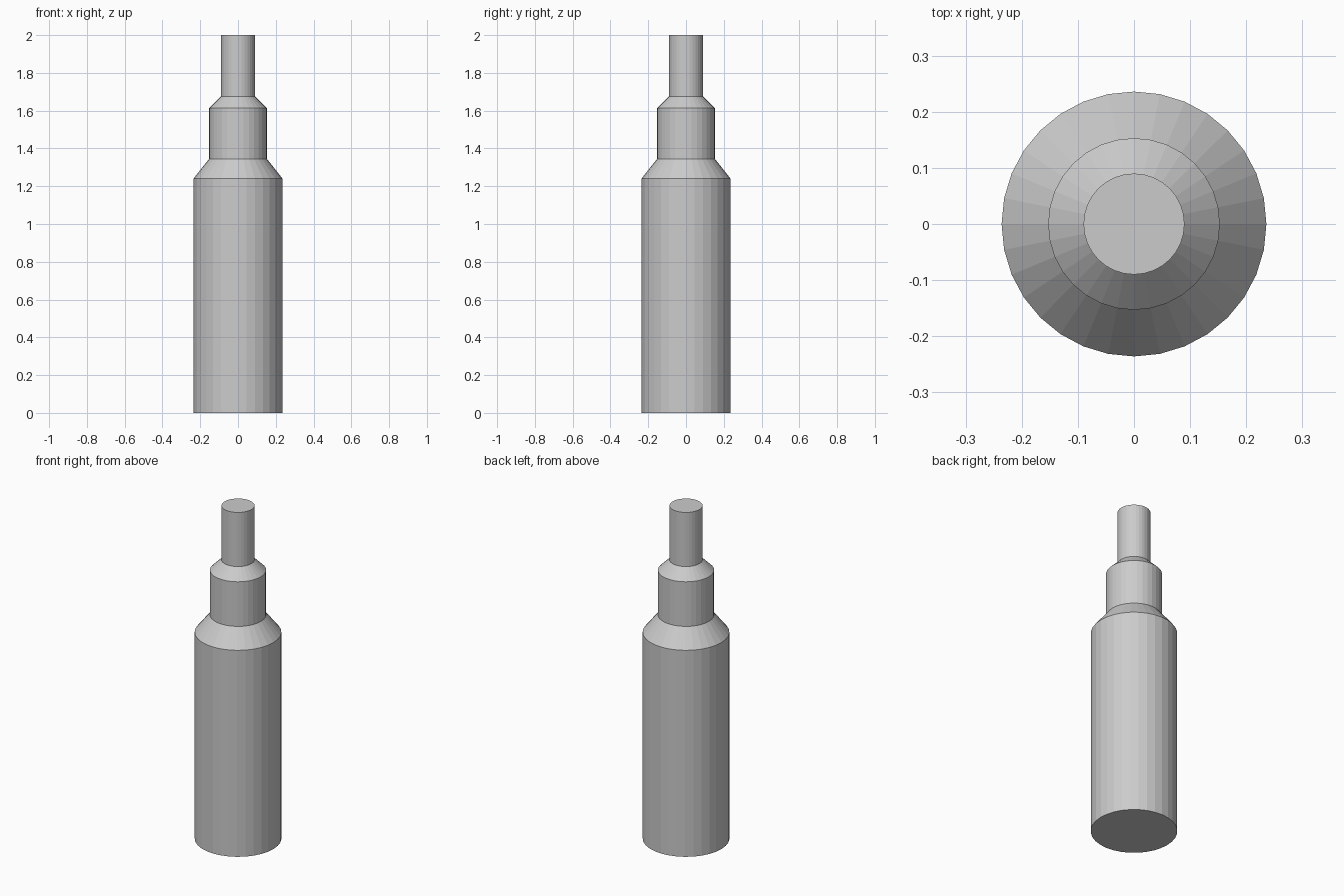
import bpy
import bmesh
from math import cos, sin, tau

if "Cube" in bpy.data.objects:
    bpy.data.objects.remove(bpy.data.objects["Cube"])

SIDES = 32

# Outline as (radius, height): body, shoulder, neck, upper shoulder, tip
PROFILE = [(0.236, 0.0), (0.236, 1.24), (0.153, 1.345),
           (0.153, 1.613), (0.09, 1.675), (0.09, 2.0)]


def lathe(name, profile, sides):
    """Closed solid of revolution around z with flat end caps."""
    bm = bmesh.new()
    rings = [[bm.verts.new((r * cos(tau * i / sides), r * sin(tau * i / sides), z))
              for i in range(sides)] for r, z in profile]
    for low, high in zip(rings, rings[1:]):
        for i in range(sides):
            j = (i + 1) % sides
            bm.faces.new((low[i], low[j], high[j], high[i]))
    bm.faces.new(rings[0][::-1])
    bm.faces.new(rings[-1])
    mesh = bpy.data.meshes.new(name)
    bm.to_mesh(mesh)
    bm.free()
    obj = bpy.data.objects.new(name, mesh)
    bpy.context.collection.objects.link(obj)
    return obj


# Stepped cylinder with two sloped shoulders
lathe("stepped_bottle", PROFILE, SIDES)
